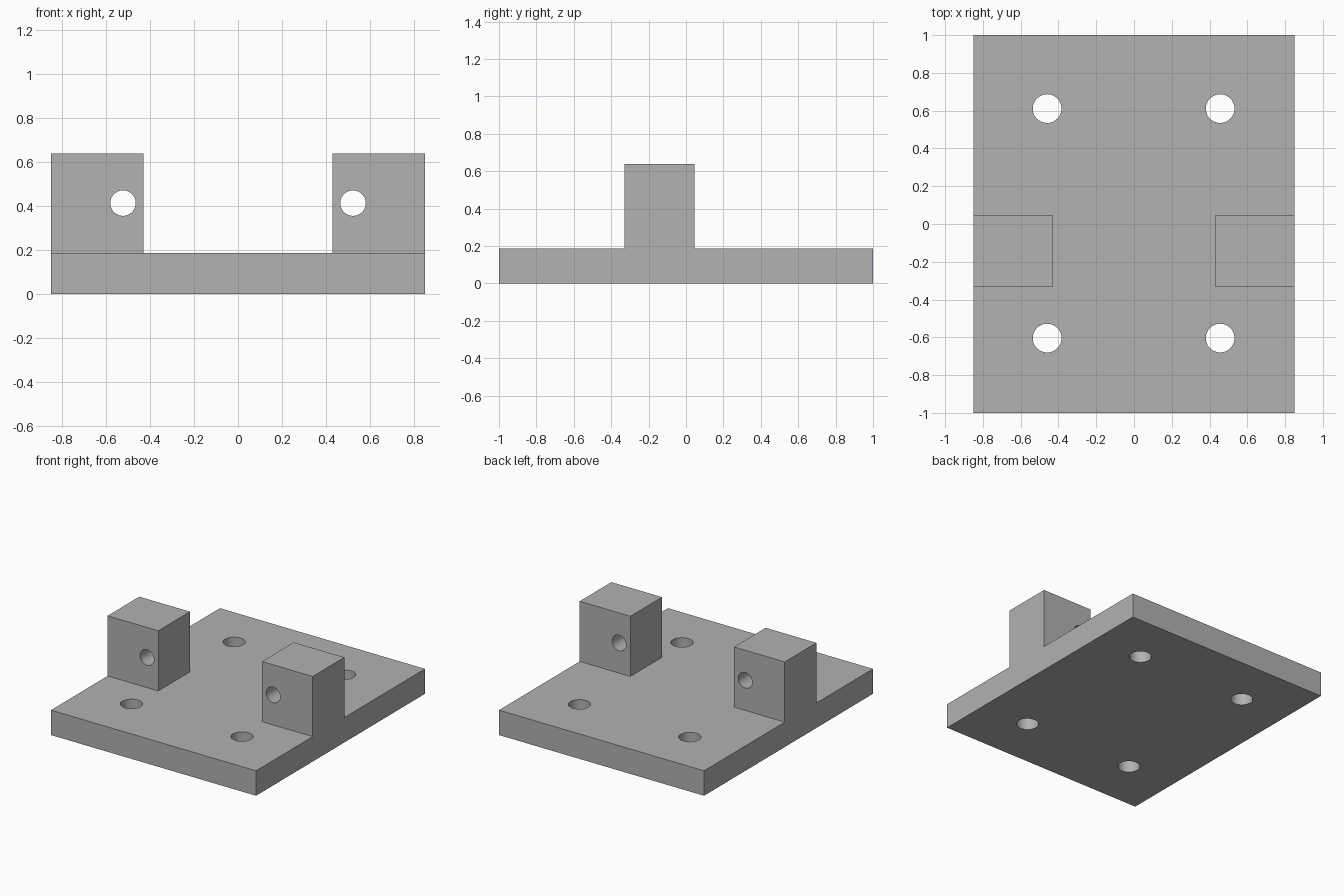
import bpy, bmesh, math

if "Cube" in bpy.data.objects:
    bpy.data.objects.remove(bpy.data.objects["Cube"], do_unlink=True)

HALF_X, HALF_Y = 0.85, 1.0
PLATE_TOP, LUG_TOP = 0.187, 0.638
LUG_FRONT, LUG_BACK, LUG_INNER = -0.33, 0.045, 0.43

grey = bpy.data.materials.new("plain grey")
grey.use_nodes = True
colour = (0.445, 0.445, 0.445, 1)
grey.diffuse_color = colour
grey.node_tree.nodes["Principled BSDF"].inputs["Base Color"].default_value = colour


def extrude_side_profile(name, points, half_width):
    """Extrude a (y, z) outline symmetrically along x."""
    mesh = bpy.data.meshes.new(name)
    bm = bmesh.new()
    face = bm.faces.new([bm.verts.new((-half_width, y, z)) for y, z in points])
    grown = bmesh.ops.extrude_face_region(bm, geom=[face])["geom"]
    bmesh.ops.translate(bm, vec=(2 * half_width, 0, 0),
                        verts=[v for v in grown if isinstance(v, bmesh.types.BMVert)])
    bmesh.ops.recalc_face_normals(bm, faces=bm.faces)
    bm.to_mesh(mesh)
    bm.free()
    mesh.materials.append(grey)
    obj = bpy.data.objects.new(name, mesh)
    bpy.context.collection.objects.link(obj)
    return obj


def drill(name, location, radius, depth, rotation=(0, 0, 0)):
    bpy.ops.mesh.primitive_cylinder_add(vertices=48, radius=radius, depth=depth,
                                        location=location, rotation=rotation)
    tool = bpy.context.object
    tool.name = name
    tool.data.materials.append(grey)
    return tool


def cut(target, tool):
    tool.hide_render = True
    mod = target.modifiers.new(tool.name, 'BOOLEAN')
    mod.operation, mod.solver, mod.object = 'DIFFERENCE', 'EXACT', tool
    bpy.context.view_layer.objects.active = target
    bpy.ops.object.modifier_apply(modifier=mod.name)
    bpy.data.objects.remove(tool, do_unlink=True)


# Base plate with a full-width rib
bracket = extrude_side_profile("mounting_bracket", [
    (-HALF_Y, 0), (HALF_Y, 0), (HALF_Y, PLATE_TOP), (LUG_BACK, PLATE_TOP),
    (LUG_BACK, LUG_TOP), (LUG_FRONT, LUG_TOP), (LUG_FRONT, PLATE_TOP),
    (-HALF_Y, PLATE_TOP)], HALF_X)

# Remove the middle of the rib to leave two lugs
cut(bracket, extrude_side_profile("lug_gap_cutter", [
    (-0.6, PLATE_TOP), (0.3, PLATE_TOP), (0.3, 1), (-0.6, 1)], LUG_INNER))

# Four screw holes through the plate
for x in (-0.46, 0.456):
    for y in (-0.604, 0.611):
        cut(bracket, drill("screw_hole_cutter", (x, y, 0.1), 0.076, 0.6))

# Pin hole through each lug
for x in (-0.523, 0.523):
    cut(bracket, drill("pin_hole_cutter", (x, -0.15, 0.413), 0.058, 1,
                       (math.pi / 2, 0, 0)))

# Smooth hole walls, sharp block edges
bpy.ops.object.select_all(action='DESELECT')
bracket.select_set(True)
bpy.context.view_layer.objects.active = bracket
bpy.ops.object.shade_smooth_by_angle(angle=math.radians(30))
